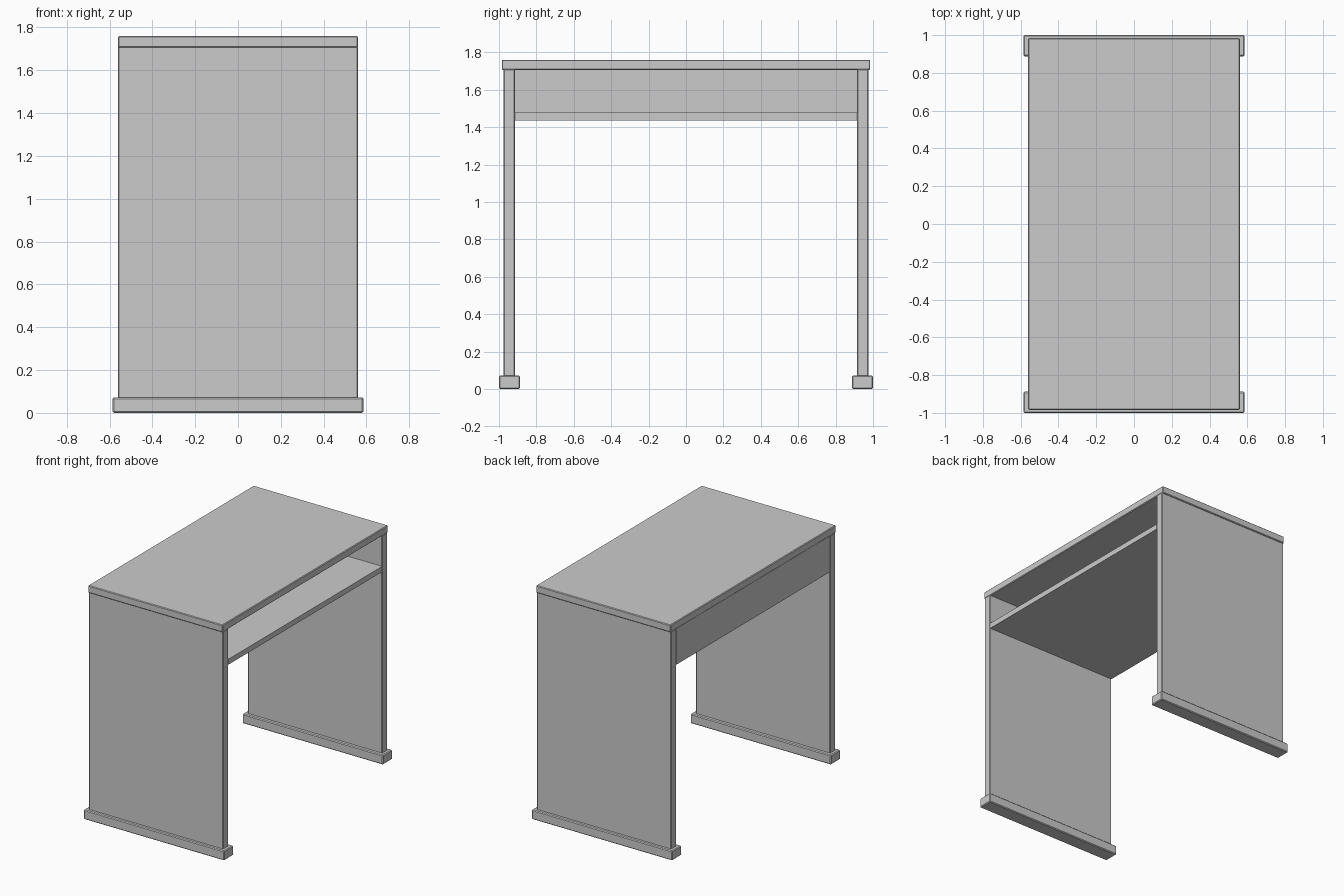
import bpy

if "Cube" in bpy.data.objects:
    bpy.data.objects.remove(bpy.data.objects["Cube"])


def box(name, x, y, z, bevel=0.0):
    """Axis-aligned box from (min, max) ranges, with an optional small chamfer."""
    size = [r[1] - r[0] for r in (x, y, z)]
    centre = [(r[0] + r[1]) / 2 for r in (x, y, z)]
    bpy.ops.mesh.primitive_cube_add(size=1, location=centre)
    obj = bpy.context.object
    obj.name = name
    obj.scale = size
    bpy.ops.object.transform_apply(location=False, rotation=False, scale=True)
    if bevel:
        mod = obj.modifiers.new("edge_chamfer", 'BEVEL')
        mod.width = bevel
        mod.segments = 1
    return obj


HALF = 0.56    # half depth of the desk along x
INNER = 0.915  # inner face of the side panels

# Desk top
box("desk_top", (-HALF, HALF), (-0.985, 0.985), (1.705, 1.76), 0.005)

# Side panels, each standing on a wider foot rail
for side, s in (("front", -1), ("back", 1)):
    leg_y = sorted((s * INNER, s * 0.976))
    foot_y = sorted((s * 0.888, s * 1.0))
    box(side + "_side_panel", (-HALF, HALF), leg_y, (0.06, 1.71), 0.005)
    box(side + "_foot", (-0.585, 0.585), foot_y, (0, 0.072), 0.006)

# Shelf under the top, open towards +x
box("shelf", (-HALF, HALF), (-INNER, INNER), (1.436, 1.477))

# Panel closing the shelf compartment on the -x side
box("rear_panel", (-HALF, -HALF + 0.04), (-INNER, INNER), (1.477, 1.708))
